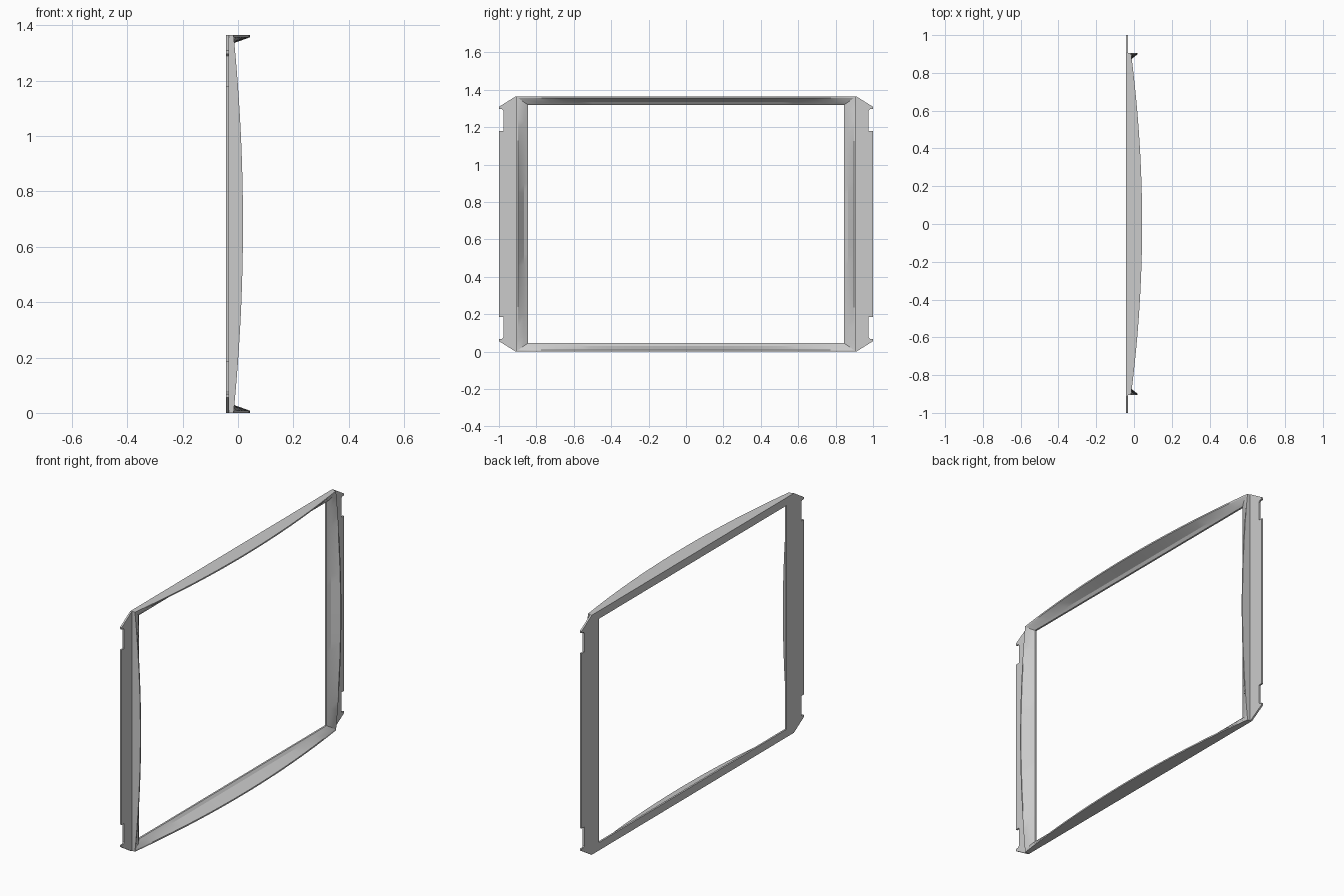
import bpy
import bmesh

cube = bpy.data.objects.get("Cube")
if cube:
    bpy.data.objects.remove(cube)

HALF_W, HEIGHT = 0.905, 1.365
BACK, PLATE = -0.043, -0.033
STEPS = 24

grey = bpy.data.materials.new("light grey plastic")
grey.use_nodes = True
colour = (0.6, 0.6, 0.6, 1)
grey.diffuse_color = colour
grey.node_tree.nodes["Principled BSDF"].inputs["Base Color"].default_value = colour


def finish(name, bm):
    bmesh.ops.recalc_face_normals(bm, faces=bm.faces)
    mesh = bpy.data.meshes.new(name)
    bm.to_mesh(mesh)
    bm.free()
    mesh.materials.append(grey)
    obj = bpy.data.objects.new(name, mesh)
    bpy.context.collection.objects.link(obj)
    bpy.ops.object.select_all(action="DESELECT")
    obj.select_set(True)
    bpy.context.view_layer.objects.active = obj
    bpy.ops.object.shade_smooth_by_angle(angle=0.35)
    return obj


def ring(inset_y, inset_z, depth, bulged):
    """Points round an inset rectangle; a bulged ring bows forward on each side."""
    y, lo, hi = HALF_W - inset_y, inset_z, HEIGHT - inset_z
    corners = [(-y, lo), (y, lo), (y, hi), (-y, hi)]
    points = []
    for side in range(4):
        a, b = corners[side], corners[(side + 1) % 4]
        rise = 0.059 if side % 2 == 0 else 0.034
        for i in range(STEPS):
            t = i / STEPS
            x = depth + (rise * 4 * t * (1 - t) if bulged else 0)
            points.append((x, a[0] + (b[0] - a[0]) * t, a[1] + (b[1] - a[1]) * t))
    return points


# Bezel: closed, slightly concave section swept round the opening
section = [
    (0.060, 0.045, BACK, False),
    (0.060, 0.045, PLATE, False),
    (0.038, 0.031, -0.021, False),
    (0.007, 0.008, -0.016, True),
    (0.000, 0.000, -0.016, True),
    (0.000, 0.000, BACK, False),
]
bm = bmesh.new()
rings = [[bm.verts.new(p) for p in ring(*s)] for s in section]
for r, a in enumerate(rings):
    b = rings[(r + 1) % len(rings)]
    for i in range(len(a)):
        j = (i + 1) % len(a)
        bm.faces.new((a[i], a[j], b[j], b[i]))
finish("bezel", bm)

# Side flanges: notched plate with chamfered ends, mirrored top to bottom
lower = [(0.90, 0.0), (0.91, 0.0), (1.0, 0.056), (1.0, 0.068), (0.985, 0.068),
         (0.977, 0.076), (0.977, 0.184), (1.0, 0.184)]
outline = lower + [(y, HEIGHT - z) for y, z in reversed(lower)]
for name, sign in (("front_flange", -1), ("back_flange", 1)):
    bm = bmesh.new()
    face = bm.faces.new([bm.verts.new((BACK, sign * y, z)) for y, z in outline])
    extruded = bmesh.ops.extrude_face_region(bm, geom=[face], use_keep_orig=True)
    moved = [v for v in extruded["geom"] if isinstance(v, bmesh.types.BMVert)]
    bmesh.ops.translate(bm, verts=moved, vec=(PLATE - BACK, 0, 0))
    finish(name, bm)
